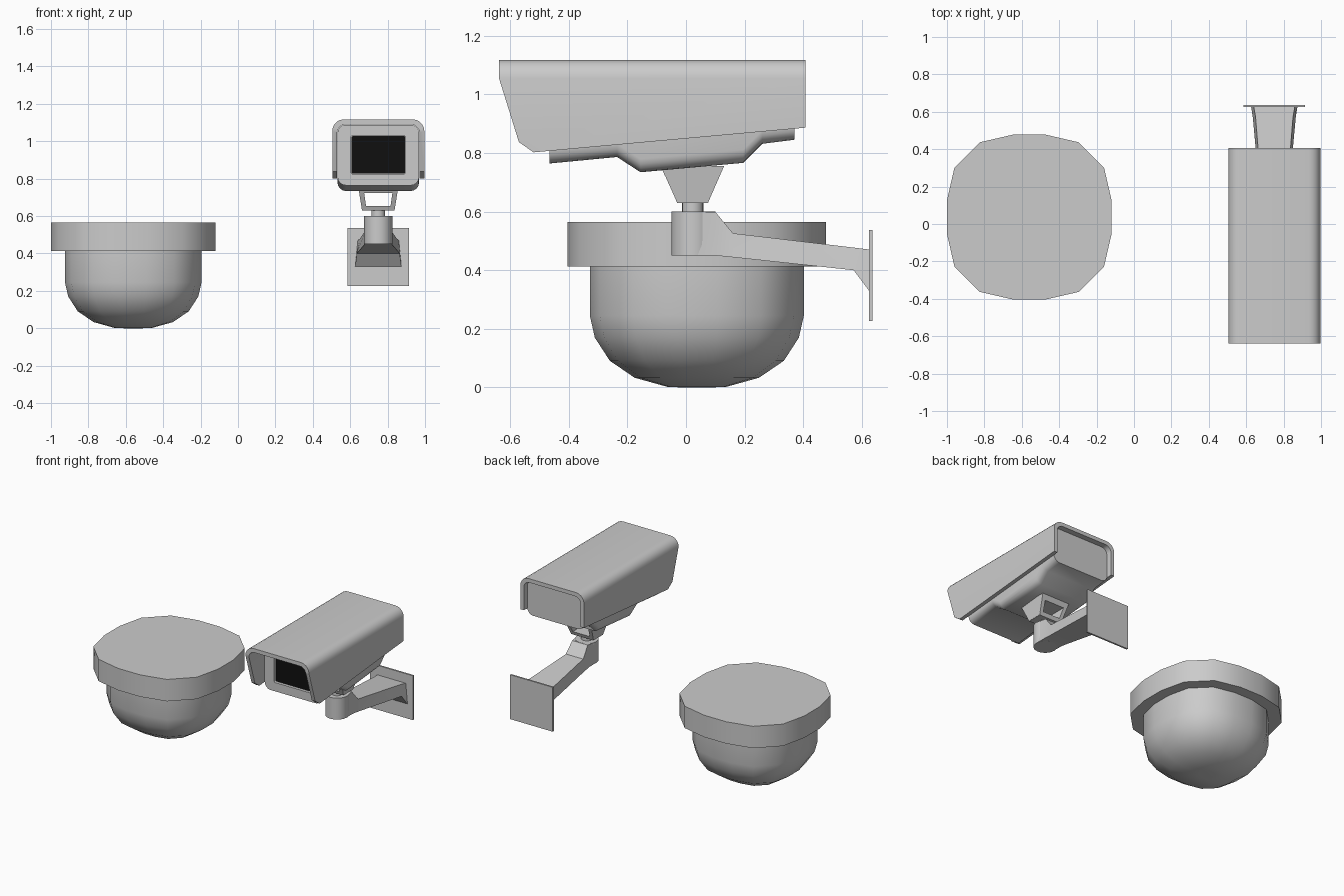
import bpy, bmesh, math
from mathutils import Vector

if "Cube" in bpy.data.objects:
    bpy.data.objects.remove(bpy.data.objects["Cube"])

CX = 0.75              # centre line of the bullet camera
DX, DY = -0.56, 0.037  # centre of the dome camera


def finish(name, bm, angle=35):
    bmesh.ops.remove_doubles(bm, verts=bm.verts, dist=1e-5)
    bmesh.ops.recalc_face_normals(bm, faces=bm.faces)
    me = bpy.data.meshes.new(name)
    bm.to_mesh(me)
    bm.free()
    me.shade_smooth()
    me.set_sharp_from_angle(angle=math.radians(angle))
    ob = bpy.data.objects.new(name, me)
    bpy.context.collection.objects.link(ob)
    return ob


def loft(name, rings, angle=35):
    """Skin a list of closed rings and cap both ends."""
    bm = bmesh.new()
    vs = [[bm.verts.new(p) for p in r] for r in rings]
    n = len(rings[0])
    for a, b in zip(vs, vs[1:]):
        for i in range(n):
            j = (i + 1) % n
            bm.faces.new((a[i], a[j], b[j], b[i]))
    bm.faces.new(vs[0])
    bm.faces.new(vs[-1])
    return finish(name, bm, angle)


def rounded(y, hw, z0, z1, r, n=4):
    """Rounded rectangle facing along y."""
    out = []
    for k, (sx, z) in enumerate(((1, z1 - r), (-1, z1 - r), (-1, z0 + r), (1, z0 + r))):
        for i in range(n + 1):
            a = math.pi / 2 * (k + i / n)
            out.append((CX + sx * (hw - r) + r * math.cos(a), y, z + r * math.sin(a)))
    return out


def rect_z(z, x0, x1, y0, y1):
    return [(x0, y0, z), (x1, y0, z), (x1, y1, z), (x0, y1, z)]


def circle(z, r, x, y, n=16):
    return [(x + r * math.cos(2 * math.pi * i / n), y + r * math.sin(2 * math.pi * i / n), z)
            for i in range(n)]


def dome_ring(s, z):
    """Slightly squarish 16-sided ring."""
    q = [(0.441, 0.086), (0.4, 0.264), (0.264, 0.4), (0.086, 0.441)]
    pts = []
    for _ in range(4):
        pts += q
        q = [(-y, x) for x, y in q]
    return [(DX + s * x, DY + s * y, z) for x, y in pts]


# Dome camera
loft("dome_mount_plate", [dome_ring(1, 0.565), dome_ring(1, 0.412)])
loft("dome_cover", [dome_ring(r / 0.441, z) for r, z in
     ((0.365, 0.43), (0.365, 0.245), (0.348, 0.17), (0.297, 0.091), (0.212, 0.033), (0.1, 0.002), (0.05, 0))], 50)

# Bullet camera body with recessed window and stepped belly
body = [rounded(-0.445, 0.145, 0.825, 1.03, 0.008), rounded(-0.465, 0.145, 0.825, 1.03, 0.008)]
body += [rounded(y, 0.218, z, 1.088, 0.045) for y, z in
         ((-0.465, 0.764), (-0.235, 0.786), (-0.155, 0.734), (0.195, 0.766), (0.26, 0.831), (0.37, 0.845))]
loft("camera_body", body, 40)

dark = bpy.data.materials.new("dark_glass")
dark.diffuse_color = (0.005, 0.005, 0.005, 1)
dark.use_nodes = True
dark.node_tree.nodes["Principled BSDF"].inputs["Base Color"].default_value = dark.diffuse_color
glass = loft("window_glass", [rounded(y, 0.143, 0.827, 1.028, 0.008) for y in (-0.44, -0.448)])
glass.data.materials.append(dark)


# Sun shield: inverted U swept along y, trimmed by three planes
def arch(hw, top, r, n=5):
    right = [(hw, 0.7)] + [(hw - r + r * math.cos(math.pi / 2 * i / n),
                            top - r + r * math.sin(math.pi / 2 * i / n)) for i in range(n + 1)]
    return right + [(-x, z) for x, z in reversed(right)]


bm = bmesh.new()
grid = [[[bm.verts.new((CX + x, y, z)) for x, z in arch(*a)]
         for a in ((0.246, 1.117, 0.062), (0.22, 1.09, 0.045))] for y in (-0.638, 0.407)]
(fo, fi), (bo, bi) = grid
for a, b in ((fo, fi), (fi, bi), (bi, bo), (bo, fo)):
    for i in range(len(a) - 1):
        bm.faces.new((a[i], a[i + 1], b[i + 1], b[i]))
for i in (0, -1):
    bm.faces.new((fo[i], fi[i], bi[i], bo[i]))
trim = [(-0.638, 1.055), (-0.57, 0.837), (-0.52, 0.802), (0.407, 0.886)]
for (y0, z0), (y1, z1) in zip(trim, trim[1:]):
    bmesh.ops.bisect_plane(bm, geom=bm.verts[:] + bm.edges[:] + bm.faces[:], dist=1e-5,
                           plane_co=(0, y0, z0), plane_no=Vector((0, z1 - z0, y0 - y1)),
                           clear_outer=True)
    bmesh.ops.holes_fill(bm, edges=[e for e in bm.edges if e.is_boundary], sides=0)
finish("sun_shield", bm)

# Tapered swivel yoke, open from front to back
for s, label in ((-1, "left"), (1, "right")):
    loft("yoke_side_" + label, [
        rect_z(0.755, *sorted((CX + s * 0.08, CX + s * 0.107)), -0.086, 0.13),
        rect_z(0.63, *sorted((CX + s * 0.062, CX + s * 0.087)), -0.03, 0.075)])
loft("yoke_base", [rect_z(0.655, CX - 0.088, CX + 0.088, -0.041, 0.086),
                   rect_z(0.629, CX - 0.086, CX + 0.086, -0.03, 0.075)])
loft("yoke_top", [rect_z(0.755, CX - 0.1, CX + 0.1, -0.086, 0.13),
                  rect_z(0.722, CX - 0.1, CX + 0.1, -0.072, 0.115)])

# Swivel pin and post
loft("swivel_pin", [circle(z, 0.037, CX, 0.023) for z in (0.59, 0.635)])
loft("arm_post", [circle(z, 0.075, CX, 0.025) for z in (0.45, 0.6)])

# Wall arm flaring out to the plate
loft("wall_arm", [[(CX - wb, y, z0), (CX + wb, y, z0), (CX + wt, y, z1), (CX - wt, y, z1)]
     for y, wb, wt, z0, z1 in ((0.03, 0.072, 0.072, 0.451, 0.599), (0.1, 0.073, 0.06, 0.45, 0.599),
                               (0.16, 0.077, 0.067, 0.444, 0.526), (0.572, 0.115, 0.1, 0.4, 0.477),
                               (0.628, 0.124, 0.11, 0.325, 0.47))])
loft("wall_plate", [rect_z(z, CX - 0.165, CX + 0.165, 0.625, 0.637) for z in (0.227, 0.537)])
